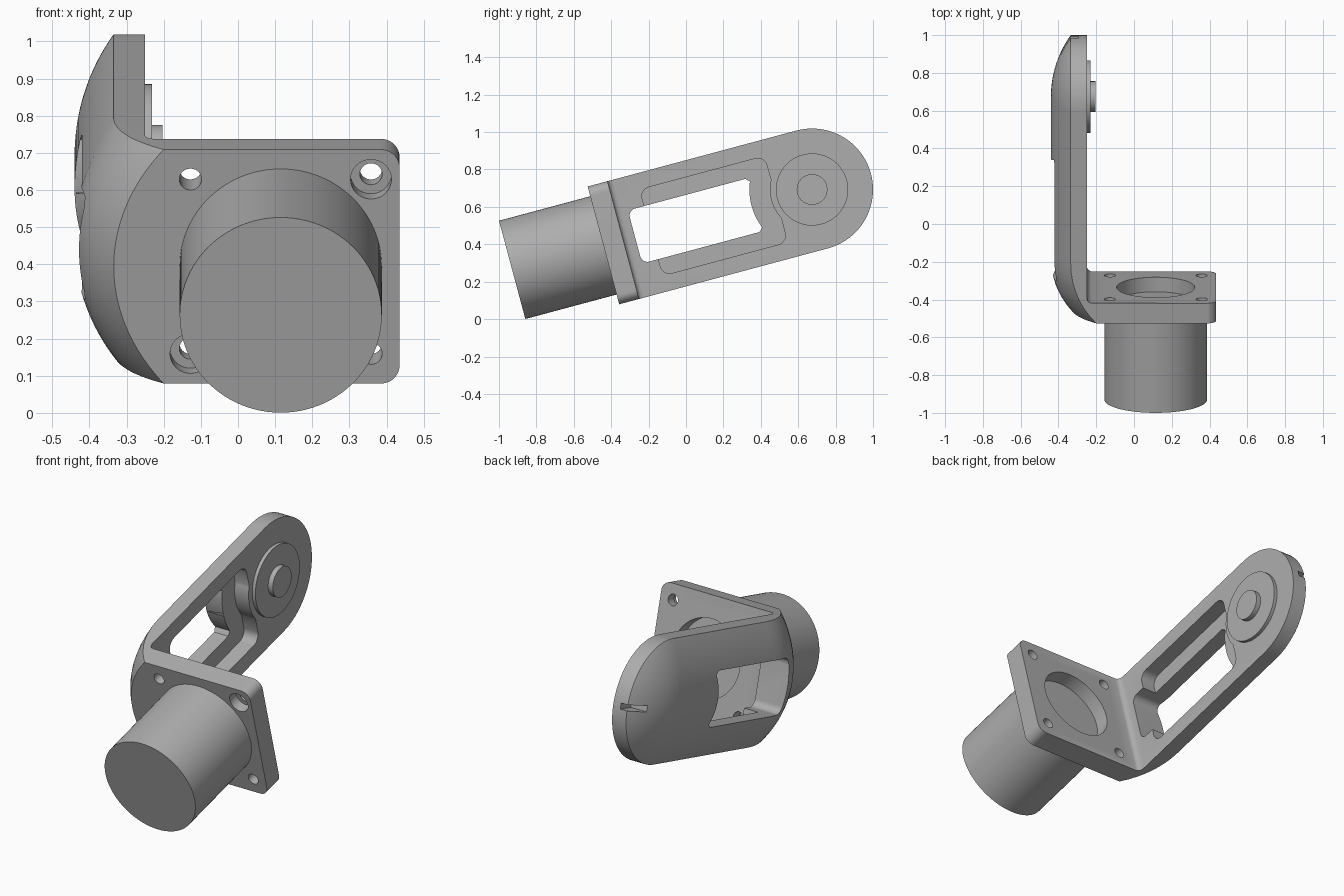
import bpy, bmesh, math
from mathutils import Matrix

if "Cube" in bpy.data.objects:
    bpy.data.objects.remove(bpy.data.objects["Cube"])

# Local frame: x sideways, y along the arm (pivot at 0), z across the arm
PLACE = Matrix.Translation((0, 0.674, 0.693)) @ Matrix.Rotation(math.radians(15), 4, 'X')
R = 0.326            # half width of arm
FRONT, BACK = -1.155, -1.045   # mounting plate faces
INNER, RIM, RIGHT = -0.25, -0.335, 0.435
MX = 0.115           # motor axis

metal = bpy.data.materials.new("grey_metal")
metal.diffuse_color = (0.42, 0.42, 0.42, 1)
metal.use_nodes = True
metal.node_tree.nodes["Principled BSDF"].inputs["Base Color"].default_value = metal.diffuse_color


def make(name, bm):
    bmesh.ops.recalc_face_normals(bm, faces=bm.faces)
    me = bpy.data.meshes.new(name)
    bm.to_mesh(me)
    bm.free()
    me.materials.append(metal)
    ob = bpy.data.objects.new(name, me)
    bpy.context.collection.objects.link(ob)
    return ob


def prism(name, pts, x0, x1):
    """Extrude a (y, z) outline along x."""
    bm = bmesh.new()
    f = bm.faces.new([bm.verts.new((x0, y, z)) for y, z in pts])
    for v in bmesh.ops.extrude_face_region(bm, geom=[f])['geom']:
        if isinstance(v, bmesh.types.BMVert):
            v.co.x = x1
    return make(name, bm)


def cyl(name, axis, c, r, lo, hi, n=48):
    """Cylinder along x (centre y, z) or along y (centre x, z)."""
    bm = bmesh.new()
    bmesh.ops.create_cone(bm, cap_ends=True, segments=n, radius1=r, radius2=r, depth=hi - lo)
    m = (lo + hi) / 2
    if axis == 'X':
        mat = Matrix.Translation((m, c[0], c[1])) @ Matrix.Rotation(math.pi / 2, 4, 'Y')
    else:
        mat = Matrix.Translation((c[0], m, c[1])) @ Matrix.Rotation(math.pi / 2, 4, 'X')
    bm.transform(mat)
    return make(name, bm)


def arc(cy, cz, r, a0, a1, n=10):
    return [(cy + r * math.cos(math.radians(a0 + (a1 - a0) * i / n)),
             cz + r * math.sin(math.radians(a0 + (a1 - a0) * i / n))) for i in range(n + 1)]


def cut(ob, cutters):
    for c in cutters:
        m = ob.modifiers.new("cut", 'BOOLEAN')
        m.operation, m.solver, m.object = 'DIFFERENCE', 'EXACT', c
    bpy.context.view_layer.update()
    me = bpy.data.meshes.new_from_object(ob.evaluated_get(bpy.context.evaluated_depsgraph_get()))
    ob.modifiers.clear()
    ob.data = me
    for c in cutters:
        bpy.data.objects.remove(c)


# Bracket: domed arm, rounded bend and mounting plate as one skin
RS = (R * R + 0.105 ** 2) / (2 * 0.105)


def outer_x(y, z):
    r = min(R, math.hypot(max(y, 0), z))
    dome = math.sqrt(RS * RS - r * r) - (RS - 0.105)
    d = max(0, -0.83 - y)
    bend = 0.459 - math.sqrt(0.459 ** 2 - d * d)
    return RIM + bend - dome * (1 + 0.28 * d / 0.325)


def inner_x(y, z):
    if y <= BACK + 1e-5:
        k = max(0, abs(z) - (R - 0.05))
        return RIGHT - 0.05 + math.sqrt(max(0, 0.05 ** 2 - k * k))
    t = min(1, (y - BACK) / 0.03)
    return INNER + 0.03 * (1 - math.sqrt(1 - (1 - t) ** 2))


rows = [FRONT, -1.12, -1.08, BACK] + [BACK + d for d in (0.0005, 0.003, 0.008, 0.016, 0.03)]
rows += [-0.97, -0.93, -0.88, -0.83, -0.55, -0.28, 0]
CAP, COLS = 14, 48
zs = [-R * math.cos(math.pi * j / COLS) for j in range(COLS + 1)]
bm = bmesh.new()
skins = []
for fx in (outer_x, inner_x):
    skin = []
    for z in zs:
        end = math.sqrt(max(0, R * R - z * z))
        ys = rows + [end * math.sin(math.pi / 2 * k / CAP) for k in range(1, CAP + 1)]
        skin.append([bm.verts.new((fx(y, z), y, z)) for y in ys])
    skins.append(skin)
    for a, b in zip(skin, skin[1:]):
        for i in range(len(a) - 1):
            bm.faces.new((a[i], a[i + 1], b[i + 1], b[i]))


def rim_loop(s):
    return s[0] + [c[-1] for c in s[1:]] + s[-1][-2::-1] + [c[0] for c in s[-2:0:-1]]


o, n = rim_loop(skins[0]), rim_loop(skins[1])
for i in range(len(o)):
    j = (i + 1) % len(o)
    bm.faces.new((o[i], o[j], n[j], n[i]))
bmesh.ops.remove_doubles(bm, verts=bm.verts, dist=1e-5)
bmesh.ops.dissolve_degenerate(bm, edges=bm.edges, dist=1e-5)
bmesh.ops.dissolve_limit(bm, angle_limit=0.002, verts=bm.verts, edges=bm.edges)
bracket = make("bracket", bm)

# Window through the arm, with its end curved around the pivot
w, c = 0.147, 0.04
end = math.degrees(math.asin((w - 0.02) / 0.335))
window = (arc(-0.98 + c, -w + c, c, 180, 270) + [(-0.33, -w)]
          + arc(0, 0, 0.335, 180 + end, 180 - end, 16) + [(-0.33, w)]
          + arc(-0.98 + c, w - c, c, 90, 180))
# Shallow recess on the inner side, stopping at the pivot boss
h, c = 0.238, 0.05
recess = (arc(-0.89 + c, -h + c, c, 180, 270) + arc(-0.2 - c, -h + c, c, 270, 360)
          + arc(0, 0, 0.225, 208, 152, 20)
          + arc(-0.2 - c, h - c, c, 0, 90) + arc(-0.89 + c, h - c, c, 90, 180))
cutters = [prism("window_cut", window, -0.6, -0.2), prism("recess_cut", recess, RIM, -0.2)]

# Screw holes around the pivot
spots = [(0.125 * math.cos(math.radians(a)), 0.125 * math.sin(math.radians(a))) for a in (60, 180, 300)]
for p in spots:
    cutters += [cyl("screw_cut", 'X', p, 0.03, -0.6, -0.2, 24),
                cyl("screw_head_cut", 'X', p, 0.05, -0.6, -0.29, 32)]
# Notch at the arm tip
cutters.append(prism("notch_cut", [(0.23, -0.016), (0.36, -0.016), (0.36, 0.016), (0.23, 0.016)], -0.6, -0.295))
# Plate: motor opening, corner holes, two of them counterbored
cutters.append(cyl("opening_cut", 'Y', (MX, 0), 0.207, -1.125, -1.0, 64))
for sx in (-1, 1):
    for sz in (-1, 1):
        p = (MX + sx * 0.243, sz * 0.243)
        cutters.append(cyl("corner_cut", 'Y', p, 0.03, -1.2, -1.0, 24))
        if sx == sz:
            cutters.append(cyl("counterbore_cut", 'Y', p, 0.055, -1.2, -1.1, 32))
cut(bracket, cutters)

# Pivot disc with matching holes, and its shaft
disc = cyl("pivot_disc", 'X', (0, 0), 0.193, -0.252, -0.231, 64)
cut(disc, [cyl("disc_cut", 'X', p, 0.03, -0.3, -0.2, 24) for p in spots])
shaft = cyl("pivot_shaft", 'X', (0, 0), 0.082, -0.24, -0.203)
# Motor body
motor = cyl("motor_body", 'Y', (MX, 0), 0.272, -1.66, FRONT, 96)

for ob in (bracket, disc, shaft, motor):
    ob.matrix_world = PLACE
    bpy.ops.object.select_all(action='DESELECT')
    ob.select_set(True)
    bpy.context.view_layer.objects.active = ob
    bpy.ops.object.shade_smooth_by_angle(angle=math.radians(30))
